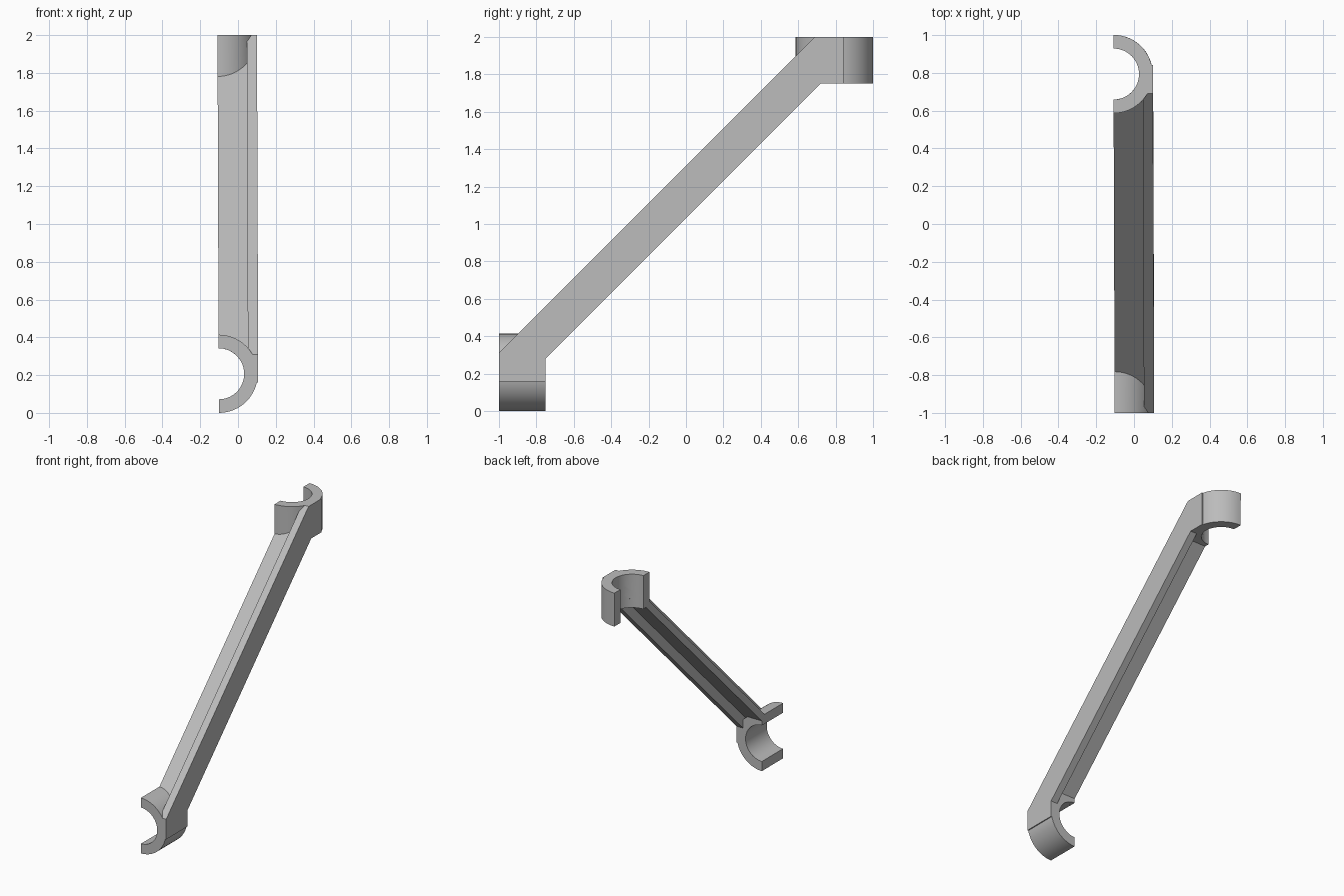
import bpy, bmesh, math
from mathutils import Vector

cube = bpy.data.objects.get("Cube")
if cube:
    bpy.data.objects.remove(cube)

grey = bpy.data.materials.new("plain_grey")
grey.use_nodes = True
COLOUR = (0.5, 0.5, 0.5, 1)
grey.diffuse_color = COLOUR
grey.node_tree.nodes["Principled BSDF"].inputs["Base Color"].default_value = COLOUR

AXIS_X, OUTER, BORE = -0.105, 0.207, 0.135
RING_Y, RING_Z = 0.793, 0.207
STEPS = 32


def prism(name, points, sweep):
    """Extrude a flat outline of 3D points along a sweep vector."""
    bm = bmesh.new()
    face = bm.faces.new([bm.verts.new(p) for p in points])
    new = bmesh.ops.extrude_face_region(bm, geom=[face])["geom"]
    bmesh.ops.translate(bm, vec=sweep, verts=[v for v in new if isinstance(v, bmesh.types.BMVert)])
    bmesh.ops.recalc_face_normals(bm, faces=bm.faces)
    mesh = bpy.data.meshes.new(name)
    bm.to_mesh(mesh)
    bm.free()
    mesh.materials.append(grey)
    ob = bpy.data.objects.new(name, mesh)
    bpy.context.collection.objects.link(ob)
    return ob


def arc(radius, start, end):
    return [(radius * math.cos(a), radius * math.sin(a))
            for a in (start + (end - start) * i / STEPS for i in range(STEPS + 1))]


def upright(u, v):   # outline of the upper clip, lying flat
    return Vector((AXIS_X + u, RING_Y + v, 1.75))


def level(u, v):     # outline of the lower clip, facing front
    return Vector((AXIS_X + u, -1, RING_Z + v))


def side(x, outline):
    return [Vector((x, y, z)) for y, z in outline]


def boolean(target, tool, operation):
    mod = target.modifiers.new(operation, 'BOOLEAN')
    mod.operation, mod.object, mod.solver = operation, tool, 'EXACT'
    bpy.ops.object.select_all(action='DESELECT')
    bpy.context.view_layer.objects.active = target
    target.select_set(True)
    bpy.ops.object.modifier_apply(modifier=mod.name)
    bpy.data.objects.remove(tool)


# Half-ring clips at both ends
half = math.pi / 2
c_shape = arc(OUTER, -half, half) + arc(BORE, half, -half)
upper_clip = prism("upper_clip", [upright(u, v) for u, v in c_shape], Vector((0, 0, 0.25)))
lower_clip = prism("lower_clip", [level(u, v) for u, v in c_shape], Vector((0, 0.25, 0)))

# Side wall of the diagonal bar, running flat onto both clips
wall = prism("strut", side(0.05, [
    (-1, 0.31), (0.69, 2), (0.84, 2), (0.84, 1.75),
    (0.72, 1.75), (-0.75, 0.28), (-0.75, 0.16), (-1, 0.16)]), Vector((0.054, 0, 0)))

# Middle web of the bar, trimmed where it would enter the clip openings
top, bottom, reach = 1.195, 1.125, 0.72
web = prism("web", side(AXIS_X, [
    (-0.915, 0.28), (reach, reach + top), (reach, reach + bottom),
    (0.28 - bottom, 0.28)]), Vector((0.18, 0, 0)))
disc = arc(BORE, -math.pi, math.pi)[:-1]
for frame, sweep in ((upright, Vector((0, 0, 0.4))), (level, Vector((0, 0.4, 0)))):
    cutter = prism("bore_cutter", [frame(u, v) - sweep / 4 for u, v in disc], sweep)
    cutter.hide_render = True
    boolean(web, cutter, 'DIFFERENCE')

# Fuse into one piece
for part in (web, upper_clip, lower_clip):
    boolean(wall, part, 'UNION')

# Slight lean across the width
for v in wall.data.vertices:
    v.co.x += 0.0035 * (1 - v.co.z)

bpy.ops.object.select_all(action='DESELECT')
wall.select_set(True)
bpy.context.view_layer.objects.active = wall
bpy.ops.object.shade_smooth_by_angle(angle=math.radians(25))
